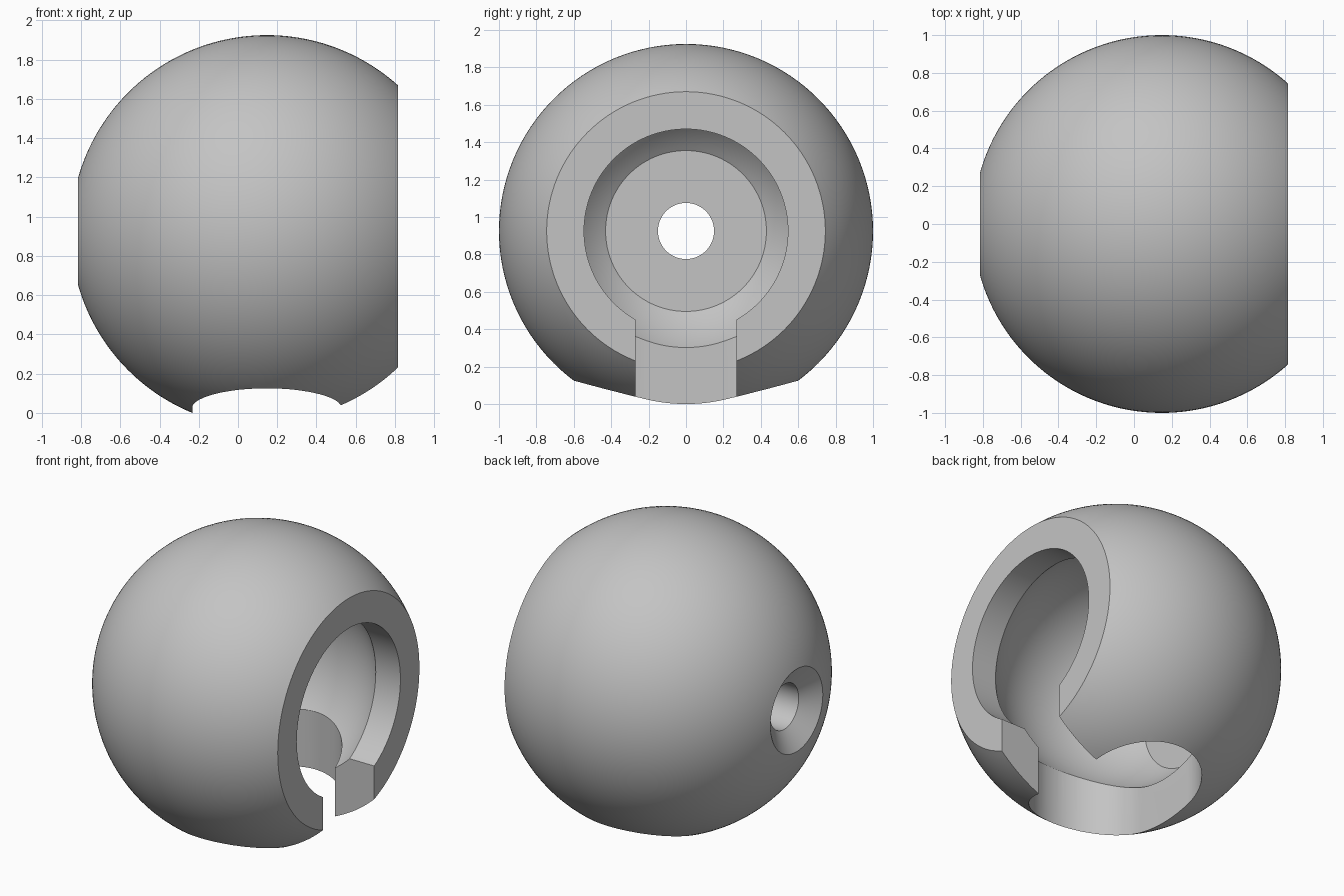
import bpy, bmesh
from math import pi, sin, cos, acos, atan2, sqrt
from mathutils import Matrix, Vector

cube = bpy.data.objects.get("Cube")
if cube:
    bpy.data.objects.remove(cube, do_unlink=True)

CX, CZ = 0.147, 0.925            # centre of the ball
OUTER, INNER = 1.0, 0.73         # outer and cavity radii
MOUTH, BORE = 0.745, 0.545       # flat ring at the open end
FLOOR, HOLE, SINK = 0.43, 0.15, 0.275

grey = bpy.data.materials.new("plain grey")
grey.use_nodes = True
grey.diffuse_color = (0.55, 0.55, 0.55, 1)
grey.node_tree.nodes["Principled BSDF"].inputs["Base Color"].default_value = (0.55, 0.55, 0.55, 1)


def make_object(name, bm):
    bmesh.ops.recalc_face_normals(bm, faces=bm.faces)
    mesh = bpy.data.meshes.new(name)
    bm.to_mesh(mesh)
    bm.free()
    mesh.materials.append(grey)
    obj = bpy.data.objects.new(name, mesh)
    bpy.context.collection.objects.link(obj)
    return obj


def arc(radius, start, end, steps):
    return [(radius * cos(start + (end - start) * i / steps),
             radius * sin(start + (end - start) * i / steps)) for i in range(steps + 1)]


def at_radius(r, ball, side):
    """Angle from the +x axis where a ball has the given ring radius."""
    return atan2(r, side * sqrt(ball * ball - r * r))


# Hollow ball: closed wall profile (x, radius) turned about the x axis
inner_arc = arc(INNER, at_radius(FLOOR, INNER, -1), at_radius(BORE, INNER, 1), 40)
outer_arc = arc(OUTER, at_radius(MOUTH, OUTER, 1), at_radius(SINK, OUTER, -1), 64)
floor_x, mouth_x, back_x = inner_arc[0][0], outer_arc[0][0], outer_arc[-1][0]
profile = [(floor_x, HOLE)] + inner_arc + [(mouth_x, BORE)] + outer_arc + [(back_x + 0.09, HOLE)]

SEGMENTS = 128
bm = bmesh.new()
rings = []
for i in range(SEGMENTS):
    a = 2 * pi * i / SEGMENTS
    rings.append([bm.verts.new((CX + x, r * sin(a), CZ + r * cos(a))) for x, r in profile])
for i in range(SEGMENTS):
    a, b = rings[i], rings[(i + 1) % SEGMENTS]
    for j in range(len(profile)):
        k = (j + 1) % len(profile)
        bm.faces.new((a[j], a[k], b[k], b[j]))
ball = make_object("hollow_ball", bm)


def prism(name, outline, bottom, top):
    bm = bmesh.new()
    face = bm.faces.new([bm.verts.new((CX + x, y, bottom)) for x, y in outline])
    moved = bmesh.ops.extrude_face_region(bm, geom=[face])["geom"]
    bmesh.ops.translate(bm, vec=(0, 0, top - bottom),
                        verts=[v for v in moved if isinstance(v, bmesh.types.BMVert)])
    obj = make_object(name, bm)
    obj.hide_render = True
    return obj


# Rounded opening in the underside, and the narrow slot leading to the mouth
ROUND, SHIFT, SLOT = 0.38, 0.22, 0.27
cap = arc(ROUND, 0, pi, 48)
stadium = [(x, y + SHIFT) for x, y in cap] + [(-x, -y - SHIFT) for x, y in cap]
cutters = [
    prism("underside_cutter", stadium, -0.3, CZ - 0.1),
    prism("slot_cutter", [(0, -SLOT), (1, -SLOT), (1, SLOT), (0, SLOT)], -0.2, CZ - 0.15),
]

bpy.context.view_layer.objects.active = ball
ball.select_set(True)
for cutter in cutters:
    cutter.select_set(False)
    mod = ball.modifiers.new("cut", "BOOLEAN")
    mod.operation = "DIFFERENCE"
    mod.solver = "EXACT"
    mod.object = cutter
    bpy.ops.object.modifier_apply(modifier=mod.name)
for cutter in cutters:
    bpy.data.objects.remove(cutter, do_unlink=True)

bpy.ops.object.shade_smooth_by_angle(angle=pi / 8)
